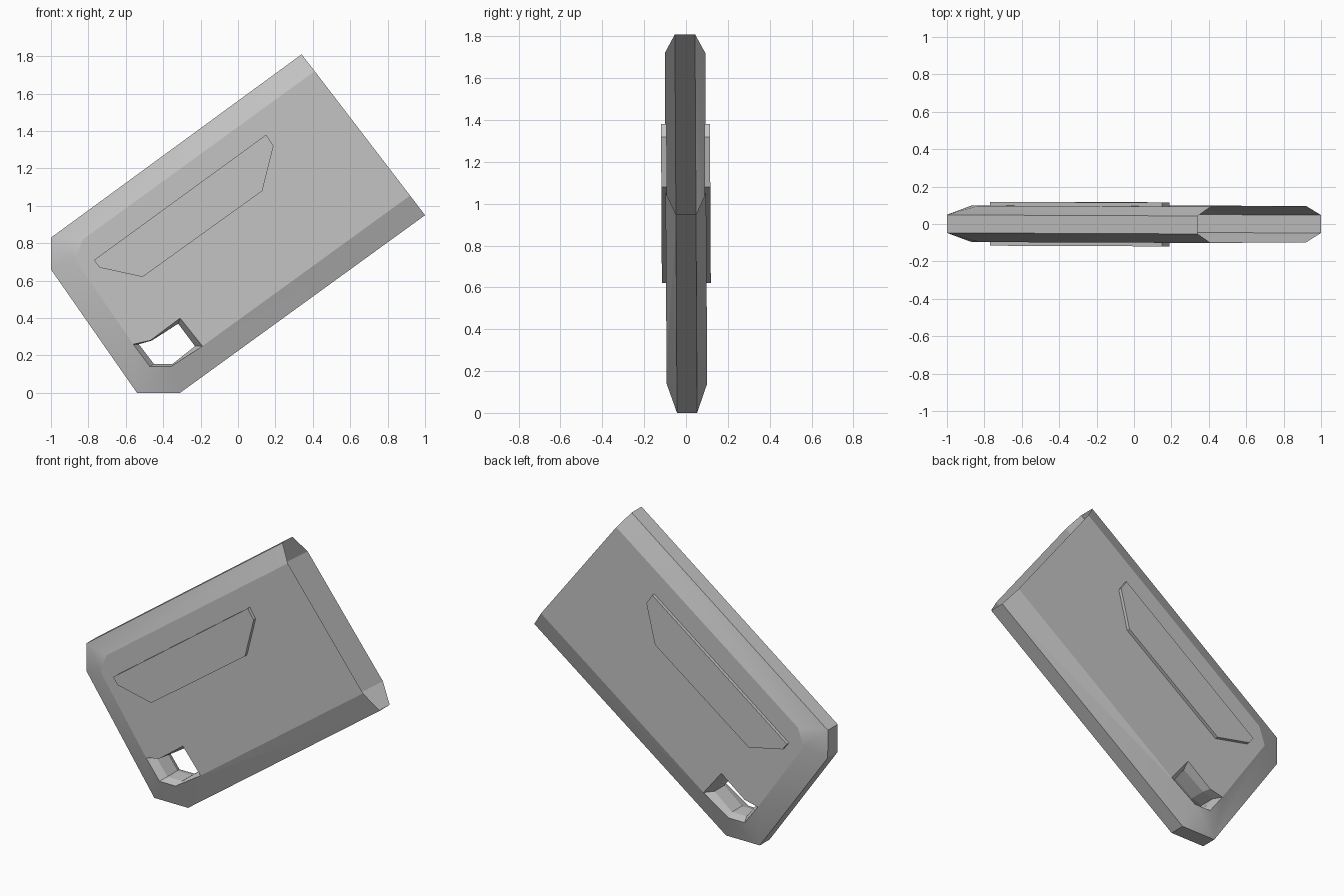
import bpy
import bmesh

cube = bpy.data.objects.get("Cube")
if cube:
    bpy.data.objects.remove(cube, do_unlink=True)

grey = bpy.data.materials.new("plain grey")
grey.use_nodes = True
colour = (0.55, 0.55, 0.55, 1)
grey.diffuse_color = colour
grey.node_tree.nodes["Principled BSDF"].inputs["Base Color"].default_value = colour

RIM_Y, FACE_Y = 0.048, 0.097


def lean(y, z):
    """Very slight tilt of the whole slab."""
    return y + 0.005 - 0.0055 * z


def ring(bm, points, y):
    return [bm.verts.new((x, lean(y, z), z)) for x, z in points]


def bridge(bm, a, b, closed=True):
    n = len(a)
    for i in range(n if closed else n - 1):
        j = (i + 1) % n
        bm.faces.new((a[i], a[j], b[j], b[i]))


def finish(bm, name):
    bmesh.ops.recalc_face_normals(bm, faces=bm.faces)
    mesh = bpy.data.meshes.new(name)
    bm.to_mesh(mesh)
    bm.free()
    mesh.materials.append(grey)
    obj = bpy.data.objects.new(name, mesh)
    bpy.context.collection.objects.link(obj)
    return obj


# Case outline, starting and ending at the open end
outer = [(0.34, 1.81), (-1, 0.83), (-1, 0.66), (-0.54, 0), (-0.31, 0), (1, 0.95)]
inner = [(0.41, 1.72), (-0.83, 0.82), (-0.87, 0.71), (-0.47, 0.14), (-0.36, 0.14), (0.92, 1.055)]
# Corner hole: upper edge on the flat face, lower edge shared with the bevel
hole_top = [(-0.56, 0.26), (-0.47, 0.28), (-0.31, 0.40), (-0.19, 0.25)]
hole_wall = [(-0.53, 0.26), (-0.46, 0.28), (-0.32, 0.37),
             (-0.23, 0.25), (-0.35, 0.155), (-0.45, 0.155)]

# Hollow case, open at its upper right end
bm = bmesh.new()
rims, walls = [], []
for side in (-1, 1):
    o = ring(bm, outer, side * RIM_Y)
    f = ring(bm, inner, side * FACE_Y)
    h = ring(bm, hole_top, side * FACE_Y)
    w = ring(bm, hole_wall, side * RIM_Y)
    # flat face
    bm.faces.new(f[:3] + h + [f[5]])
    # sloping border, smooth around the corners
    for loop in ((o[0], o[1], f[1], f[0]), (o[1], o[2], f[2], f[1]),
                 (o[2], o[3], f[3], h[0], f[2]), (o[3], o[4], f[4], f[3]),
                 (o[4], o[5], f[5], h[3], f[4])):
        bm.faces.new(loop).smooth = True
    # bevelled hole rim
    bridge(bm, h + [f[4], f[3]], w)
    rims.append(o)
    walls.append(w)
bridge(bm, *rims, closed=False)
bridge(bm, *walls)
finish(bm, "case")

# Raised grip panel on each face
panel = [(-0.77, 0.71), (0.15, 1.38), (0.19, 1.32), (0.13, 1.08), (-0.51, 0.62), (-0.74, 0.67)]
for side, name in ((-1, "front_panel"), (1, "back_panel")):
    bm = bmesh.new()
    base = ring(bm, panel, side * 0.09)
    top = ring(bm, panel, side * 0.117)
    bm.faces.new(base)
    bm.faces.new(top)
    bridge(bm, base, top)
    finish(bm, name)
